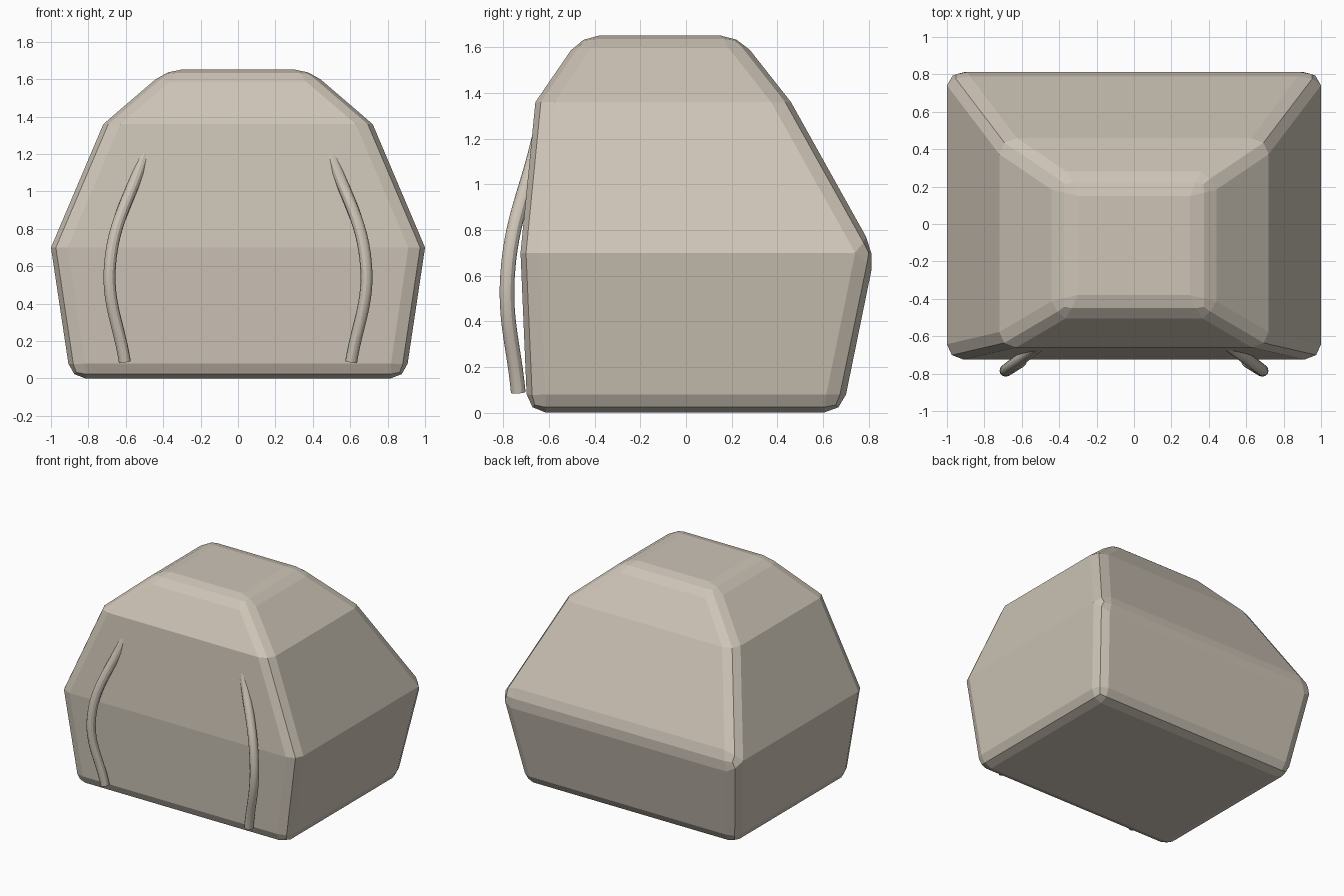
import bpy, bmesh

if "Cube" in bpy.data.objects:
    bpy.data.objects.remove(bpy.data.objects["Cube"])

canvas = bpy.data.materials.new("beige_canvas")
canvas.diffuse_color = (0.61, 0.55, 0.47, 1)
canvas.use_nodes = True
canvas.node_tree.nodes["Principled BSDF"].inputs["Base Color"].default_value = canvas.diffuse_color

# Bag body: stacked rectangles (height, half width, front y, back y)
sections = [
    (0.0, 0.895, -0.695, 0.685),
    (0.7, 1.0, -0.725, 0.828),
    (1.36, 0.72, -0.66, 0.46),
    (1.652, 0.38, -0.46, 0.23),
]
bm = bmesh.new()
rings = [[bm.verts.new(p) for p in ((-w, f, z), (w, f, z), (w, b, z), (-w, b, z))]
         for z, w, f, b in sections]
for low, high in zip(rings, rings[1:]):
    for i in range(4):
        j = (i + 1) % 4
        bm.faces.new((low[i], low[j], high[j], high[i]))
bm.faces.new(rings[0][::-1])
bm.faces.new(rings[-1])
bmesh.ops.recalc_face_normals(bm, faces=bm.faces)
mesh = bpy.data.meshes.new("bag_body")
bm.to_mesh(mesh)
bm.free()
mesh.materials.append(canvas)
body = bpy.data.objects.new("bag_body", mesh)
bpy.context.collection.objects.link(body)

# Rounded corners on the sharper edges only
bevel = body.modifiers.new("rounded_edges", 'BEVEL')
bevel.width = 0.08
bevel.segments = 2
bevel.limit_method = 'ANGLE'
bevel.angle_limit = 0.62


# Shoulder straps: round tubes that bow out from the front
def strap(name, side):
    curve = bpy.data.curves.new(name, 'CURVE')
    curve.dimensions = '3D'
    curve.bevel_depth = 0.032
    curve.bevel_resolution = 4
    curve.use_fill_caps = True
    spline = curve.splines.new('BEZIER')
    path = [(0.605, -0.735, 0.088), (0.685, -0.782, 0.6), (0.5, -0.645, 1.2)]
    spline.bezier_points.add(len(path) - 1)
    for point, (x, y, z) in zip(spline.bezier_points, path):
        point.co = (side * x, y, z)
        point.handle_left_type = point.handle_right_type = 'AUTO'
    curve.materials.append(canvas)
    obj = bpy.data.objects.new(name, curve)
    bpy.context.collection.objects.link(obj)
    bpy.ops.object.select_all(action='DESELECT')
    obj.select_set(True)
    bpy.context.view_layer.objects.active = obj
    bpy.ops.object.convert(target='MESH')
    bpy.ops.object.shade_smooth_by_angle()


strap("left_strap", -1)
strap("right_strap", 1)
